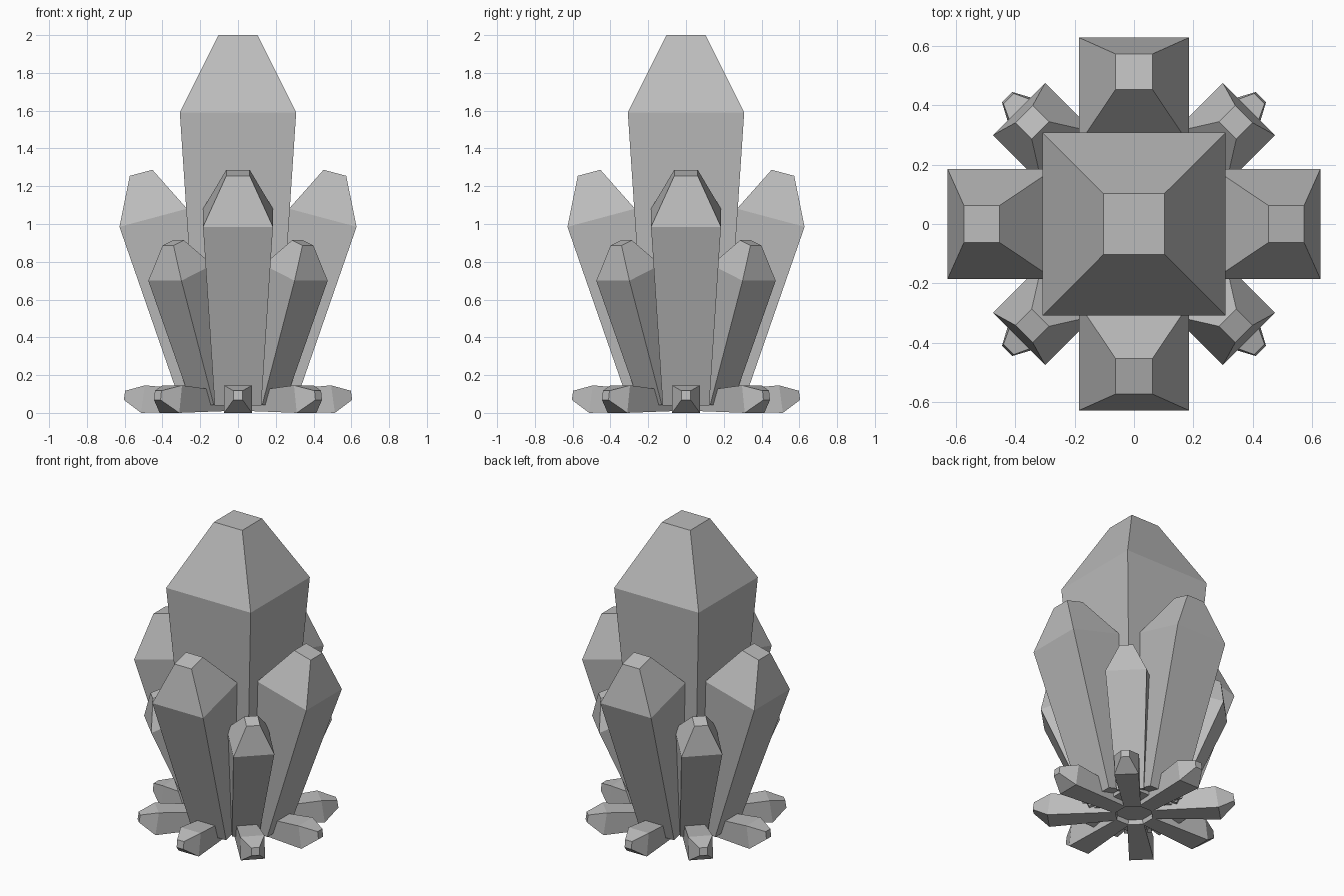
import bpy
import bmesh
from math import cos, sin, pi, radians
from mathutils import Matrix, Vector

if "Cube" in bpy.data.objects:
    bpy.data.objects.remove(bpy.data.objects["Cube"])

stone = bpy.data.materials.new("grey_stone")
stone.use_nodes = True
grey = (0.5, 0.5, 0.5, 1)
stone.diffuse_color = grey
stone.node_tree.nodes["Principled BSDF"].inputs["Base Color"].default_value = grey


def crystal(name, rings, lean=0.0, turn=0.0):
    """Square crystal through rings (radius out, height, half width), leaning out."""
    bm = bmesh.new()
    tilt = Matrix.Rotation(lean, 3, 'Y')
    spin = Matrix.Rotation(turn, 3, 'Z')
    loops = []
    for out, height, half in rings:
        corners = [(-half, -half, 0), (half, -half, 0), (half, half, 0), (-half, half, 0)]
        loops.append([bm.verts.new(spin @ (Vector((out, 0, height)) + tilt @ Vector(c)))
                      for c in corners])
    for low, high in zip(loops, loops[1:]):
        for i in range(4):
            j = (i + 1) % 4
            bm.faces.new((low[i], low[j], high[j], high[i]))
    bm.faces.new(loops[0][::-1])
    bm.faces.new(loops[-1])
    bmesh.ops.recalc_face_normals(bm, faces=bm.faces)
    mesh = bpy.data.meshes.new(name)
    bm.to_mesh(mesh)
    bm.free()
    mesh.materials.append(stone)
    obj = bpy.data.objects.new(name, mesh)
    bpy.context.collection.objects.link(obj)


# Tall central crystal
crystal("central_crystal", [(0, 0.04, 0.205), (0, 1.59, 0.308), (0, 2, 0.103)])

# Four leaning crystals on the sides and four smaller ones on the corners
side = [(0.18, 0.07, 0.123), (0.449, 1.033, 0.185), (0.513, 1.271, 0.062)]
corner = [(0.186, 0.07, 0.082), (0.431, 0.742, 0.124), (0.485, 0.9, 0.041)]
for i in range(4):
    crystal(f"side_crystal_{i + 1}", side, radians(15), i * pi / 2)
    crystal(f"corner_crystal_{i + 1}", corner, radians(20), (i + 0.5) * pi / 2)

# Ring of eight small crystals lying on the ground
ground = [(0.1, 0.06, 0.05), (0.503, 0.073, 0.0735), (0.601, 0.093, 0.0245)]
for i in range(8):
    crystal(f"ground_crystal_{i + 1}", ground, radians(82), i * pi / 4)
